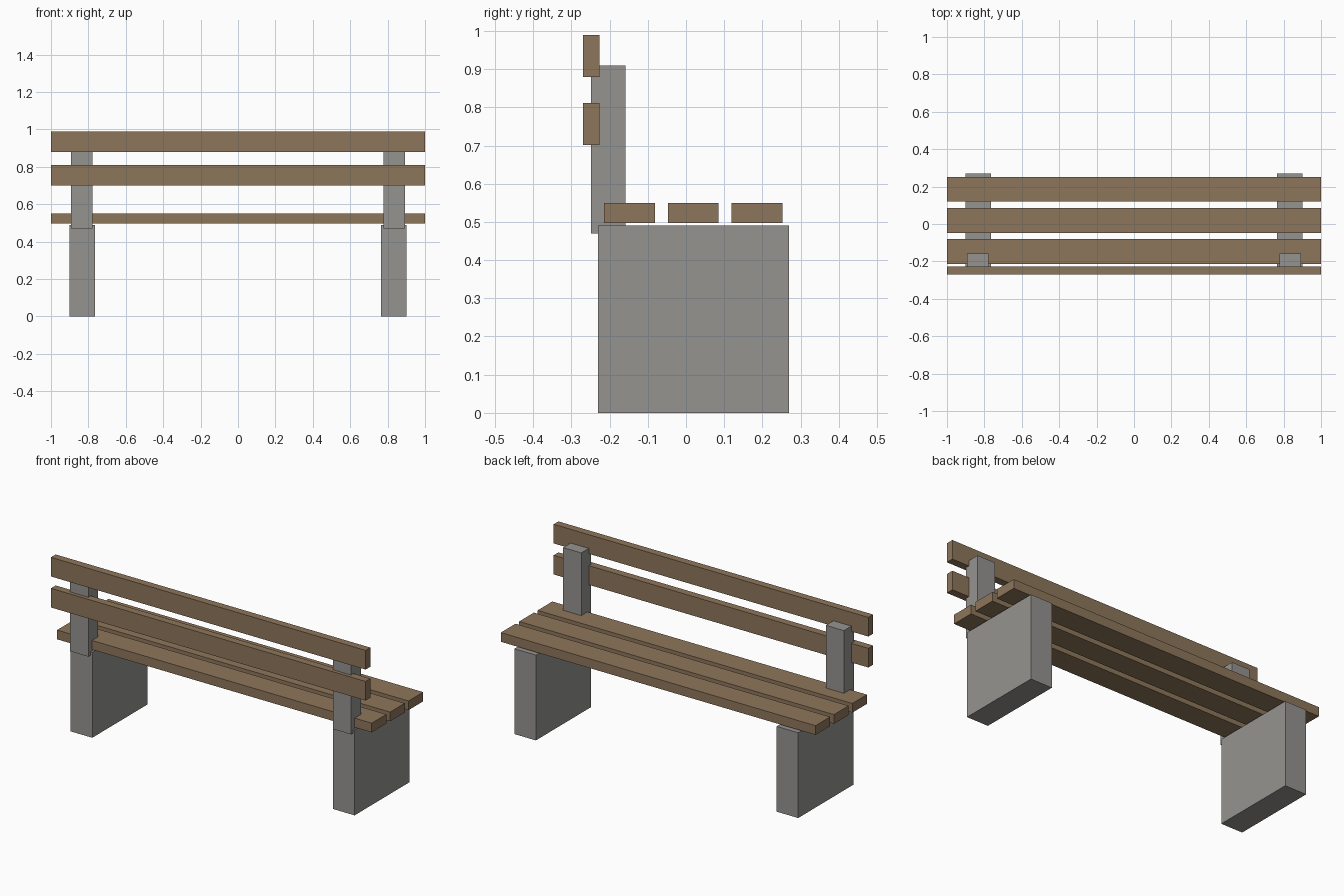
import bpy

if "Cube" in bpy.data.objects:
    bpy.data.objects.remove(bpy.data.objects["Cube"])


def material(name, color):
    mat = bpy.data.materials.new(name)
    mat.diffuse_color = color
    mat.use_nodes = True
    mat.node_tree.nodes["Principled BSDF"].inputs["Base Color"].default_value = mat.diffuse_color
    return mat


wood = material("wood", (0.27, 0.18, 0.105, 1))
concrete = material("concrete", (0.30, 0.295, 0.28, 1))


def box(name, x, y, z, mat):
    """Box from (min, max) ranges on each axis."""
    ranges = (x, y, z)
    bpy.ops.mesh.primitive_cube_add(size=1, location=[(a + b) / 2 for a, b in ranges])
    obj = bpy.context.object
    obj.name = name
    obj.scale = [b - a for a, b in ranges]
    bpy.ops.object.transform_apply(location=False, rotation=False, scale=True)
    obj.data.materials.append(mat)
    return obj


# Concrete legs and back posts, one pair per side
for side, s in (("left", -1), ("right", 1)):
    box(f"leg_{side}", sorted((s * 0.765, s * 0.902)), (-0.23, 0.27), (0, 0.49), concrete)
    box(f"back_post_{side}", sorted((s * 0.777, s * 0.892)), (-0.249, -0.159), (0.47, 0.91), concrete)

# Seat slats
for i in range(3):
    y = -0.148 + i * 0.167
    box(f"seat_slat_{i + 1}", (-1, 1), (y - 0.0665, y + 0.0665), (0.497, 0.55), wood)

# Backrest slats
for i, z in enumerate((0.701, 0.879)):
    box(f"back_slat_{i + 1}", (-1, 1), (-0.27, -0.227), (z, z + 0.11), wood)
